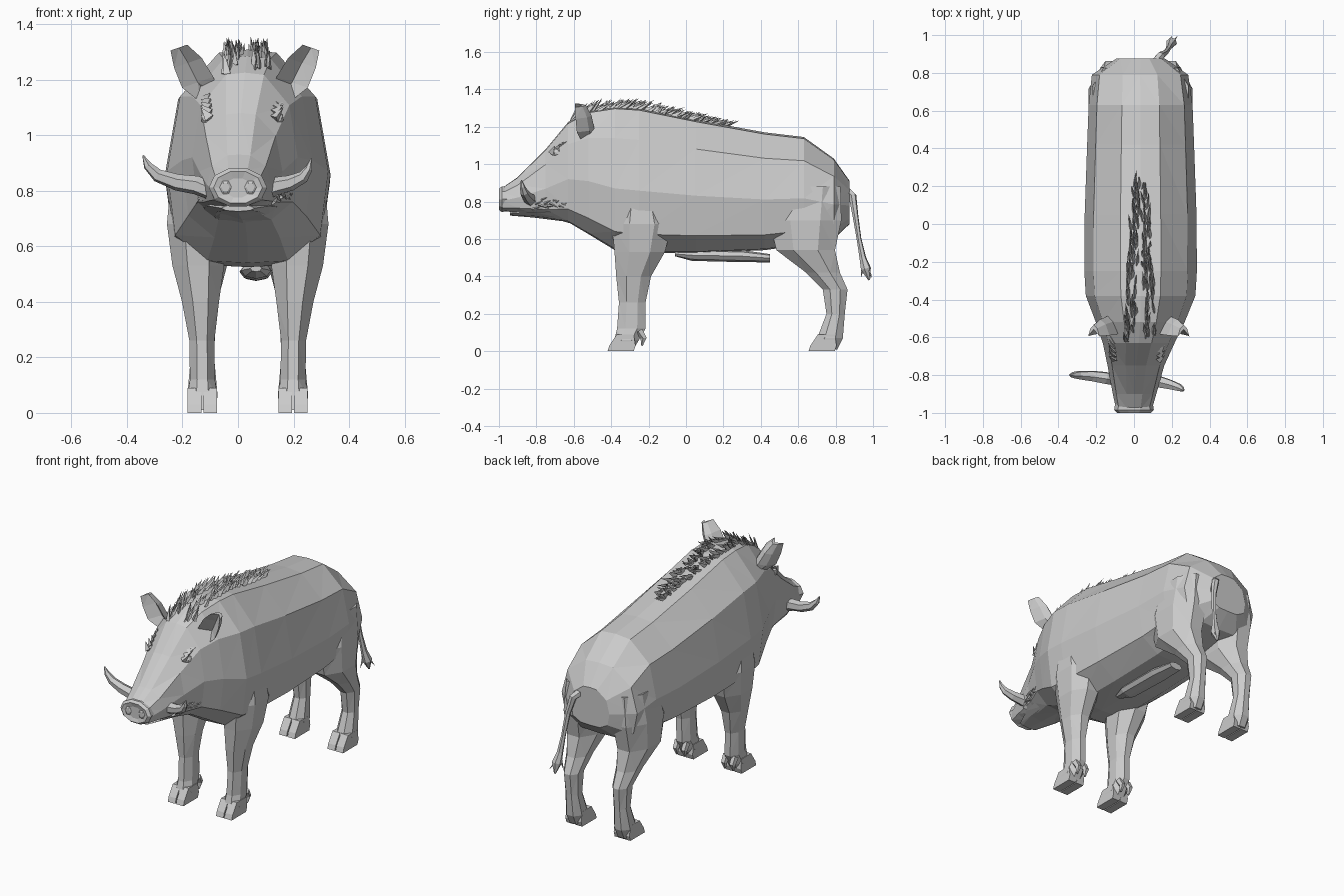
import bpy, bmesh, math, random
from mathutils import Vector

random.seed(4)
CX = 0.035  # centre line of the trunk
grey = bpy.data.materials.new("plain grey")
grey.diffuse_color = (0.6, 0.6, 0.6, 1)


def finish(bm, name):
    bmesh.ops.recalc_face_normals(bm, faces=bm.faces)
    me = bpy.data.meshes.new(name)
    bm.to_mesh(me)
    bm.free()
    me.materials.append(grey)
    ob = bpy.data.objects.new(name, me)
    bpy.context.collection.objects.link(ob)
    return ob


def loft(name, rings):
    """Skin a list of equal-length point rings and cap both ends."""
    bm = bmesh.new()
    vs = [[bm.verts.new(p) for p in r] for r in rings]
    n = len(vs[0])
    for a, b in zip(vs, vs[1:]):
        for i in range(n):
            j = (i + 1) % n
            bm.faces.new((a[i], a[j], b[j], b[i]))
    bm.faces.new(vs[0])
    bm.faces.new(vs[-1])
    bmesh.ops.triangulate(bm, faces=[f for f in bm.faces if len(f.verts) == 4])
    return finish(bm, name)


def tube(name, path, n=6):
    """Tapered tube through (x, y, z, radius) points."""
    pts = [Vector(p[:3]) for p in path]
    rings = []
    for i, p in enumerate(pts):
        d = (pts[min(i + 1, len(pts) - 1)] - pts[max(i - 1, 0)]).normalized()
        u = d.cross(Vector((0.3, 1, 0.1))).normalized()
        v = d.cross(u)
        rings.append([p + path[i][3] * (math.cos(k * math.tau / n) * u + math.sin(k * math.tau / n) * v)
                      for k in range(n)])
    return loft(name, rings)


def tufts(name, spikes):
    """Thin bristles given as (root, tip, width)."""
    bm = bmesh.new()
    for root, tip, w in spikes:
        root, tip = Vector(root), Vector(tip)
        d = (tip - root).normalized()
        u = d.cross(Vector((0.2, 0.3, 1))).normalized() * w
        v = d.cross(u)
        b = [bm.verts.new(root + q) for q in (u, v - u * 0.4, -v - u * 0.4)]
        t = bm.verts.new(tip)
        bm.faces.new(b)
        for i in range(3):
            bm.faces.new((b[i], b[(i + 1) % 3], t))
    return finish(bm, name)


# Trunk and head: y, centre x, half width, top z, bottom z
sections = [
    (-0.98, 0.00, 0.095, 0.875, 0.75), (-0.90, 0.003, 0.115, 0.93, 0.74),
    (-0.75, 0.01, 0.150, 1.08, 0.71), (-0.63, 0.025, 0.190, 1.225, 0.69),
    (-0.52, 0.033, 0.235, 1.285, 0.625), (-0.38, CX, 0.29, 1.308, 0.54),
    (-0.25, CX, 0.298, 1.30, 0.525), (0.05, CX, 0.296, 1.238, 0.525),
    (0.42, CX, 0.283, 1.17, 0.54), (0.63, CX, 0.275, 1.145, 0.57),
    (0.79, 0.032, 0.255, 1.03, 0.60), (0.875, CX, 0.13, 0.91, 0.68)]
half = [(0.36, 0.985), (0.84, 0.78), (1, 0.43), (0.9, 0.13), (0.5, 0.01)]
outline = [(0, 1)] + half + [(0, 0)] + [(-x, z) for x, z in reversed(half)]
loft("body_and_head", [[(c + x * w, y, b + z * (t - b)) for x, z in outline]
                       for y, c, w, t, b in sections])


def oval(c, y, rx, rz, z, n=10, slant=0):
    return [(c + rx * math.cos(k * math.tau / n), y + slant * math.sin(k * math.tau / n),
             z + rz * math.sin(k * math.tau / n)) for k in range(n)]


# Snout disc with sunken centre, nostrils, lower jaw
loft("snout_disc", [oval(0, -0.95, 0.10, 0.068, 0.815), oval(0, -0.985, 0.105, 0.072, 0.812),
                    oval(0, -1.0, 0.088, 0.06, 0.812), oval(0, -0.992, 0.05, 0.036, 0.81)])
for s in (-1, 1):
    loft("nostril", [oval(s * 0.045, -0.995, 0.022, 0.027, 0.812, 6),
                     oval(s * 0.045, -1.0, 0.014, 0.018, 0.812, 6)])
loft("lower_jaw", [oval(0, -0.94, 0.06, 0.012, 0.737, 8), oval(0.003, -0.82, 0.11, 0.03, 0.745, 8),
                   oval(0.015, -0.66, 0.14, 0.045, 0.74, 8), oval(0.03, -0.5, 0.13, 0.05, 0.70, 8)])


# Legs: z, front y, back y, offset from centre line, half width
def leg(name, side, rows):
    rings = []
    for z, y0, y1, off, hx in rows:
        ym, hy = (y0 + y1) / 2, (y1 - y0) / 2
        rings.append([(CX + side * off + hx * 1.06 * math.cos(a), ym + hy * 1.06 * math.sin(a), z)
                      for a in (math.pi / 8 + k * math.pi / 4 for k in range(8))])
    loft(name, rings)


front_rows = [(0.01, -0.40, -0.28, 0.163, 0.05), (0.06, -0.385, -0.25, 0.163, 0.055),
              (0.12, -0.37, -0.215, 0.163, 0.046), (0.26, -0.36, -0.215, 0.165, 0.046),
              (0.40, -0.375, -0.185, 0.17, 0.068), (0.53, -0.385, -0.11, 0.178, 0.095),
              (0.68, -0.40, -0.07, 0.185, 0.108), (0.82, -0.36, -0.12, 0.19, 0.09)]
hind_rows = [(0.01, 0.67, 0.81, 0.163, 0.05), (0.07, 0.70, 0.84, 0.163, 0.055),
             (0.20, 0.75, 0.85, 0.163, 0.043), (0.33, 0.73, 0.865, 0.165, 0.05),
             (0.42, 0.64, 0.825, 0.168, 0.066), (0.54, 0.48, 0.80, 0.17, 0.10),
             (0.70, 0.44, 0.835, 0.165, 0.112), (0.88, 0.50, 0.83, 0.155, 0.10)]
for s, side in ((-1, "right"), (1, "left")):
    leg("front_leg_" + side, s, front_rows)
    leg("hind_leg_" + side, s, hind_rows)
    for t in (-1, 1):
        x = CX + s * 0.163 + t * 0.028
        # Cloven hooves and dewclaws
        for y, end in ((-0.42, "front"), (0.655, "hind")):
            loft(end + "_hoof", [[(x + a * 0.025, y + b, z) for a, b, z in
                                  ((-1, d0, zz), (1, d0, zz), (1, d1, zz), (-1, d1, zz))]
                                 for zz, d0, d1 in ((0, 0, 0.14), (0.03, 0.01, 0.15), (0.09, 0.05, 0.14))])
        tube("dewclaw", [(x, -0.25, 0.11, 0.022), (x, -0.225, 0.07, 0.018), (x, -0.235, 0.03, 0.005)], 5)

# Belly sheath
loft("belly_sheath", [oval(0.065, y, rx, rz, z, 8) for y, rx, rz, z in
                      ((-0.06, 0.02, 0.012, 0.52), (0.03, 0.055, 0.03, 0.513),
                       (0.30, 0.06, 0.032, 0.508), (0.45, 0.045, 0.022, 0.497))])

# Tail with tufted end
tube("tail", [(0.11, 0.85, 0.86, 0.026), (0.14, 0.89, 0.83, 0.022), (0.165, 0.905, 0.73, 0.016),
              (0.18, 0.925, 0.60, 0.013), (0.19, 0.945, 0.50, 0.018), (0.20, 0.962, 0.44, 0.028),
              (0.20, 0.98, 0.38, 0.005)], 6)
tufts("tail_tuft", [((0.19, 0.95, 0.48), (0.20 + dx, 0.965 + dy, 0.38 + dz), 0.014)
                    for dx, dy, dz in ((-0.03, -0.03, 0.01), (0.03, 0.03, 0.02), (0, 0.03, 0.01))])

# Cupped ears
for s, side in ((-1, "right"), (1, "left")):
    rings = []
    for off, y, z, w, d in ((0.125, -0.52, 1.13, 0.035, 0.05), (0.17, -0.545, 1.19, 0.056, 0.055),
                            (0.205, -0.555, 1.26, 0.05, 0.05), (0.238, -0.57, 1.315, 0.03, 0.035)):
        cup = [(-1, -0.7), (-0.6, 0.5), (0, 1), (0.6, 0.5), (1, -0.7), (0, 0.35)]
        rings.append([(0.025 + s * (off + a * w), y + b * d, z - a * w * 0.35) for a, b in cup])
    loft("ear_" + side, rings)

# Curved tusks
tube("tusk_right", [(-0.08, -0.83, 0.79, 0.03), (-0.15, -0.815, 0.82, 0.034), (-0.22, -0.805, 0.83, 0.03),
                    (-0.29, -0.80, 0.855, 0.024), (-0.325, -0.80, 0.89, 0.016), (-0.342, -0.80, 0.927, 0.003)])
tube("tusk_left", [(0.07, -0.82, 0.785, 0.03), (0.13, -0.835, 0.815, 0.034), (0.19, -0.85, 0.828, 0.028),
                   (0.235, -0.865, 0.85, 0.022), (0.255, -0.875, 0.88, 0.014), (0.264, -0.88, 0.915, 0.003)])


# Bristle mane along the back
def back_height(y):
    for a, b in zip(sections, sections[1:]):
        if a[0] <= y <= b[0]:
            return a[3] + (b[3] - a[3]) * (y - a[0]) / (b[0] - a[0])


mane = []
for i in range(150):
    t = (i + random.random()) / 150
    y = -0.62 + 0.82 * t
    x = 0.032 + random.choice((-1, -0.5, 0.5, 1)) * (0.075 - 0.05 * t) + random.uniform(-0.01, 0.01)
    z = back_height(y)
    rise = (0.055 if y > -0.5 else 0.085) * (1 - 0.6 * t) * random.uniform(0.6, 1.1)
    mane.append(((x, y, z - 0.012), (x + random.uniform(-0.015, 0.015), y + random.uniform(0.03, 0.10), z + rise),
                 random.uniform(0.010, 0.016)))
tufts("mane", mane)

# Cheek and jaw whiskers, eyes and brow tufts
for s, side in ((-1, "right"), (1, "left")):
    whiskers = []
    for i in range(18):
        t = i / 17
        x = 0.01 + 0.02 * t + s * (0.115 + 0.07 * t)
        y, z = -0.82 + 0.27 * t, 0.755 + 0.05 * random.random() + 0.03 * t
        whiskers.append(((x, y, z), (x + s * 0.02, y + 0.06, z + random.uniform(-0.04, 0.05)), 0.013))
    tufts("whiskers_" + side, whiskers)
    ex = 0.015 + s * 0.137
    tube("eye_" + side, [(ex - s * 0.02, -0.68, 1.06, 0.03), (ex, -0.695, 1.06, 0.022),
                         (ex + s * 0.008, -0.70, 1.06, 0.006)], 6)
    tufts("brow_" + side, [((ex - s * 0.02, -0.72 + 0.022 * i, 1.06 + 0.018 * i),
                            (ex + s * 0.012, -0.70 + 0.03 * i, 1.10 + 0.01 * i), 0.018) for i in range(5)])
